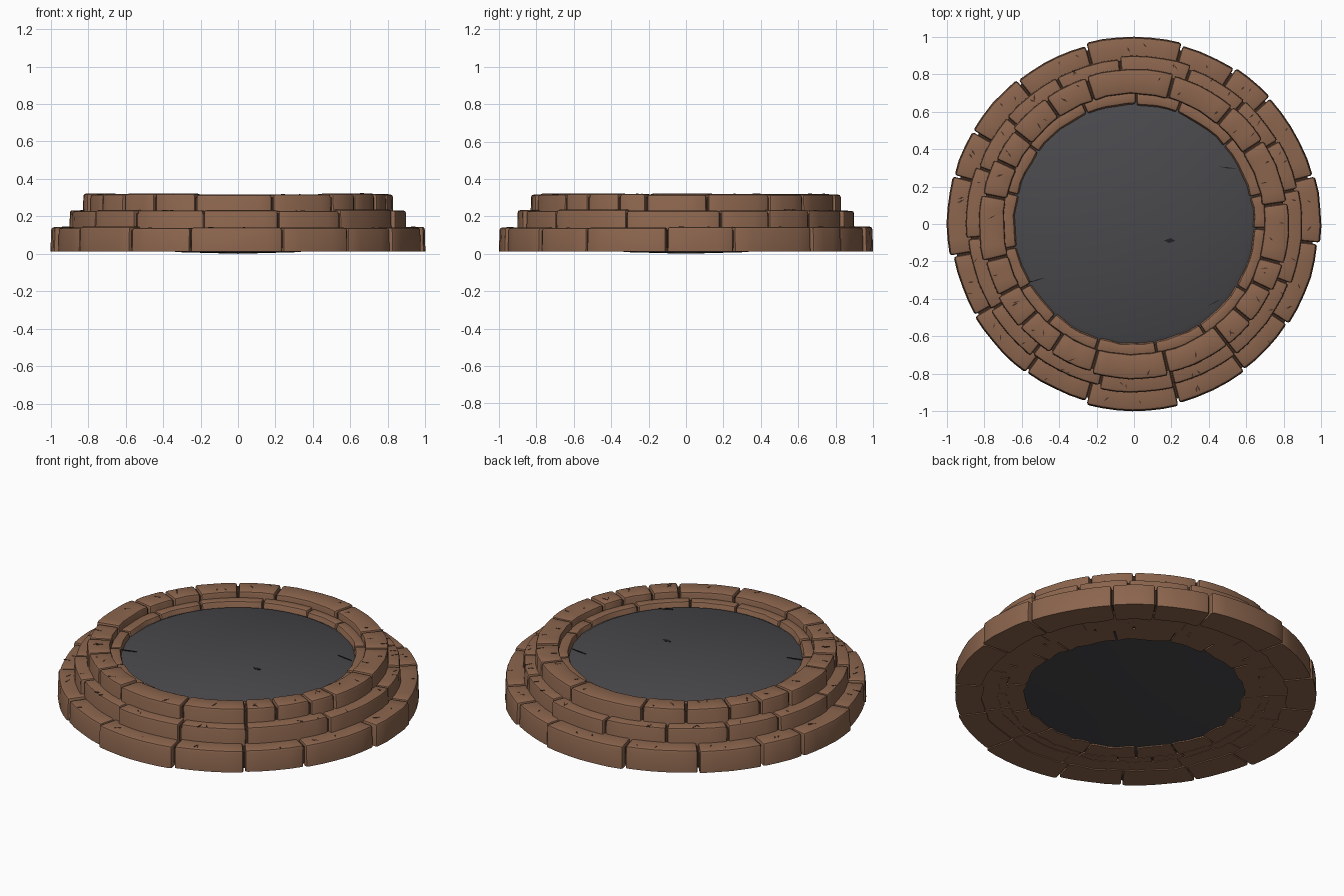
import bpy, bmesh, math, random
from math import cos, sin, radians, pi

random.seed(7)
if "Cube" in bpy.data.objects:
    bpy.data.objects.remove(bpy.data.objects["Cube"], do_unlink=True)


def material(name, rgb):
    m = bpy.data.materials.new(name)
    m.use_nodes = True
    m.diffuse_color = (*rgb, 1)
    m.node_tree.nodes["Principled BSDF"].inputs["Base Color"].default_value = (*rgb, 1)
    return m


STONE = material("brown stone", (0.26, 0.13, 0.075))
JOINT = material("dark joint", (0.06, 0.03, 0.018))
SLATE = material("dark slate", (0.066, 0.066, 0.073))
CRACK = material("slate crack", (0.015, 0.015, 0.017))


def finish(bm, name, mat, angle=35):
    bmesh.ops.recalc_face_normals(bm, faces=bm.faces)
    me = bpy.data.meshes.new(name)
    bm.to_mesh(me)
    bm.free()
    me.materials.append(mat)
    ob = bpy.data.objects.new(name, me)
    bpy.context.collection.objects.link(ob)
    bpy.ops.object.select_all(action="DESELECT")
    ob.select_set(True)
    bpy.context.view_layer.objects.active = ob
    bpy.ops.object.shade_smooth_by_angle(angle=radians(angle))
    return ob


def polar(r, a, z):
    return (r * cos(a), r * sin(a), z)


def add_block(target, a0, a1, r_in, r_in_low, r_out, z0, z1, bevel):
    """One curved stone between two angles, with worn edges."""
    bm = bmesh.new()
    n = max(2, round((a1 - a0) / radians(5)))
    rows = []
    for i in range(n + 1):
        a = a0 + (a1 - a0) * i / n
        wob = random.uniform(-0.004, 0)
        wob_in = random.uniform(-0.004, 0.004)
        section = [(r_in_low + wob_in * 3, z0), (r_out + wob, z0),
                   (r_out + wob - 0.004, z1), (r_in + wob_in, z1)]
        rows.append([bm.verts.new(polar(r, a, z)) for r, z in section])
    for p, q in zip(rows, rows[1:]):
        for k in range(4):
            j = (k + 1) % 4
            bm.faces.new((p[k], p[j], q[j], q[k]))
    bm.faces.new(rows[0][::-1])
    bm.faces.new(rows[-1])
    bmesh.ops.recalc_face_normals(bm, faces=bm.faces)
    sharp = [e for e in bm.edges if e.calc_face_angle(0) > radians(40)
             and max(v.co.z for v in e.verts) > z0 + 0.01]
    bmesh.ops.bevel(bm, geom=sharp, offset=bevel, segments=2, profile=0.5,
                    affect="EDGES", clamp_overlap=True)
    me = bpy.data.meshes.new("part")
    bm.to_mesh(me)
    bm.free()
    target.from_mesh(me)
    bpy.data.meshes.remove(me)


def sliver(bm, corner, along, side, up):
    """Thin wedge-shaped chip mark lying on a surface."""
    pts = [[corner[k] + f * along[k] + g * side[k] for k in range(3)]
           for f, g in ((-0.5, 0), (0.1, 0.5), (0.5, 0.1), (0, -0.4))]
    low = [bm.verts.new([p[k] - 0.003 * up[k] for k in range(3)]) for p in pts]
    top = [bm.verts.new([p[k] + 0.0015 * up[k] for k in range(3)]) for p in pts]
    bm.faces.new(top)
    bm.faces.new(low[::-1])
    for i in range(4):
        j = (i + 1) % 4
        bm.faces.new((low[i], low[j], top[j], top[i]))


chips = bmesh.new()


def add_chip(r, a, z):
    turn = a + random.uniform(-0.9, 0.9)
    size, width = random.uniform(0.02, 0.045), random.uniform(0.006, 0.012)
    sliver(chips, polar(r, a, z), polar(size, turn, 0),
           polar(width, turn + pi / 2, 0), (0, 0, 1))


def ring(name, seams, r_in, r_in_low, r_out, z0, z1, drift, bevel, chip_r=None):
    bm = bmesh.new()
    for s, e in zip(seams, seams[1:] + [seams[0] + 360]):
        a0, a1 = radians(s), radians(e)
        gap = 0.005 / r_out
        # stones on the main axes keep the full radius
        full = any(s < q < e for q in (90, 180, 270, 360))
        r = r_out + (0.004 if full else -random.uniform(0, drift))
        top = z1 - random.uniform(0, 0.007)
        add_block(bm, a0 + gap, a1 - gap, r_in, r_in_low, r, z0, top, bevel)
        if chip_r and e - s > 10:
            for _ in range(random.choice((1, 2, 2))):
                add_chip(random.uniform(*chip_r), random.uniform(a0 + 0.06, a1 - 0.06), top)
    return finish(bm, name, STONE)


# Stepped rings of stones
ring("lower_step_stones",
     [15, 43, 57, 75, 105, 129, 150, 165, 190, 210, 234, 255, 284, 307, 327, 354],
     0.83, 0.83, 0.998, 0.012, 0.145, 0.022, 0.014, (0.92, 0.96))
ring("middle_step_stones",
     [12, 30, 48, 70, 95, 118, 140, 160, 185, 211, 232, 258, 284, 308, 339],
     0.74, 0.74, 0.9, 0.018, 0.236, 0.014, 0.012, (0.85, 0.875))
ring("upper_step_stones",
     [8, 33, 50, 75, 108, 125, 142, 155, 169, 194, 208, 222, 237, 254, 283, 308, 320, 334, 345],
     0.695, 0.695, 0.83, 0.02, 0.322, 0.012, 0.014, (0.725, 0.80))
ring("inner_lip_stones", [18 + 24 * i + random.randint(-5, 5) for i in range(15)],
     0.643, 0.595, 0.705, 0.022, 0.285, 0, 0.008)

finish(chips, "stone_chip_marks", JOINT)


def lathe(name, profile, mat, steps=96):
    bm = bmesh.new()
    vs = [bm.verts.new((r, 0, z)) for r, z in profile]
    es = [bm.edges.new(p) for p in zip(vs, vs[1:])]
    bmesh.ops.spin(bm, geom=vs + es, axis=(0, 0, 1), cent=(0, 0, 0),
                   angle=2 * pi, steps=steps)
    bmesh.ops.remove_doubles(bm, verts=bm.verts, dist=0.0001)
    return finish(bm, name, mat)


# Dark filling seen in the joints between stones
lathe("joint_core", [(0.655, 0.03), (0.975 - 0.015, 0.03), (0.96, 0.125), (0.875, 0.125),
                     (0.875, 0.215), (0.805, 0.215), (0.805, 0.3), (0.71, 0.3),
                     (0.71, 0.268), (0.655, 0.268), (0.655, 0.03)], JOINT)

# Slate floor, slightly bulged underneath
lathe("slate_floor", [(0, 0), (0.3, 0.008), (0.66, 0.035), (0.66, 0.245),
                      (0.635, 0.25), (0.615, 0.261), (0, 0.264)], SLATE)

# Cracks in the floor
cracks = bmesh.new()
for x, y, length, turn, width in ((0.5, 0.3, 0.1, -8, 0.008), (0.19, -0.09, 0.06, -5, 0.03),
                                  (-0.52, -0.3, 0.1, 15, 0.008), (0.43, -0.42, 0.08, 25, 0.006)):
    t = radians(turn)
    sliver(cracks, (x, y, 0.2635), polar(length, t, 0), polar(width, t + pi / 2, 0), (0, 0, 1))
finish(cracks, "floor_cracks", CRACK)
